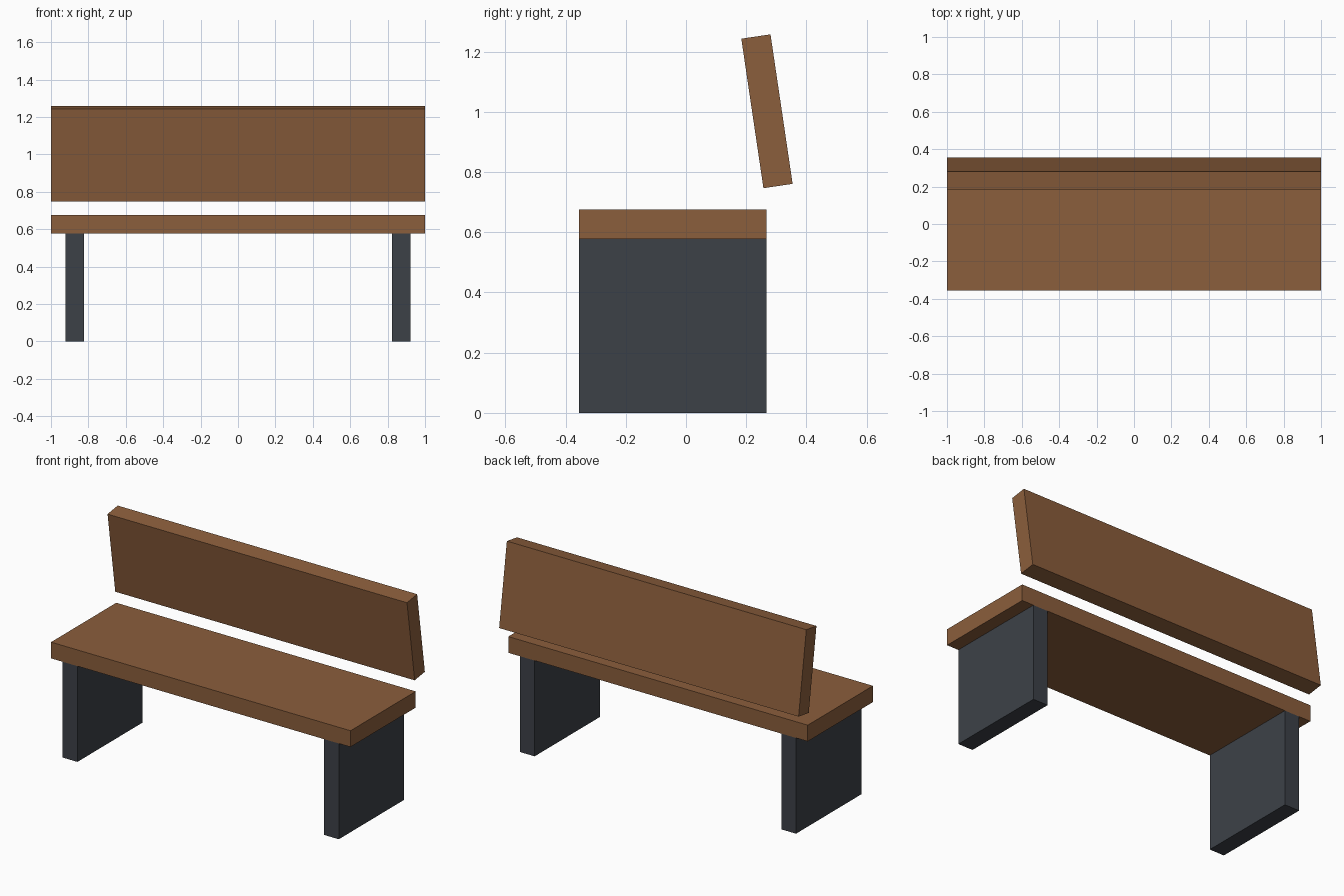
import bpy

default = bpy.data.objects.get("Cube")
if default:
    bpy.data.objects.remove(default, do_unlink=True)


def make_material(name, rgb):
    mat = bpy.data.materials.new(name)
    mat.use_nodes = True
    colour = (*rgb, 1.0)
    mat.diffuse_color = colour
    mat.node_tree.nodes["Principled BSDF"].inputs["Base Color"].default_value = colour
    return mat


def slab(name, size, centre, mat, tilt=0.0):
    bpy.ops.mesh.primitive_cube_add(size=1, location=centre, rotation=(tilt, 0, 0))
    obj = bpy.context.object
    obj.name = name
    obj.scale = size
    obj.data.materials.append(mat)
    return obj


wood = make_material("brown wood", (0.258, 0.112, 0.045))
metal = make_material("dark grey metal", (0.046, 0.053, 0.064))

length, thickness = 2.0, 0.098
depth, seat_y = 0.622, -0.044
leg_height = 0.578

# Seat board resting on the legs
slab("seat", (length, depth, thickness),
     (0, seat_y, leg_height + thickness / 2), wood)

# Floating backrest, its top tilted towards the front
slab("backrest", (length, thickness, 0.502), (0, 0.269, 1.002), wood, tilt=0.147)

# Solid panel legs, one near each end
for side, x in (("left", 0.873), ("right", -0.873)):
    slab(side + "_leg", (thickness, depth, leg_height),
         (x, seat_y, leg_height / 2), metal)
